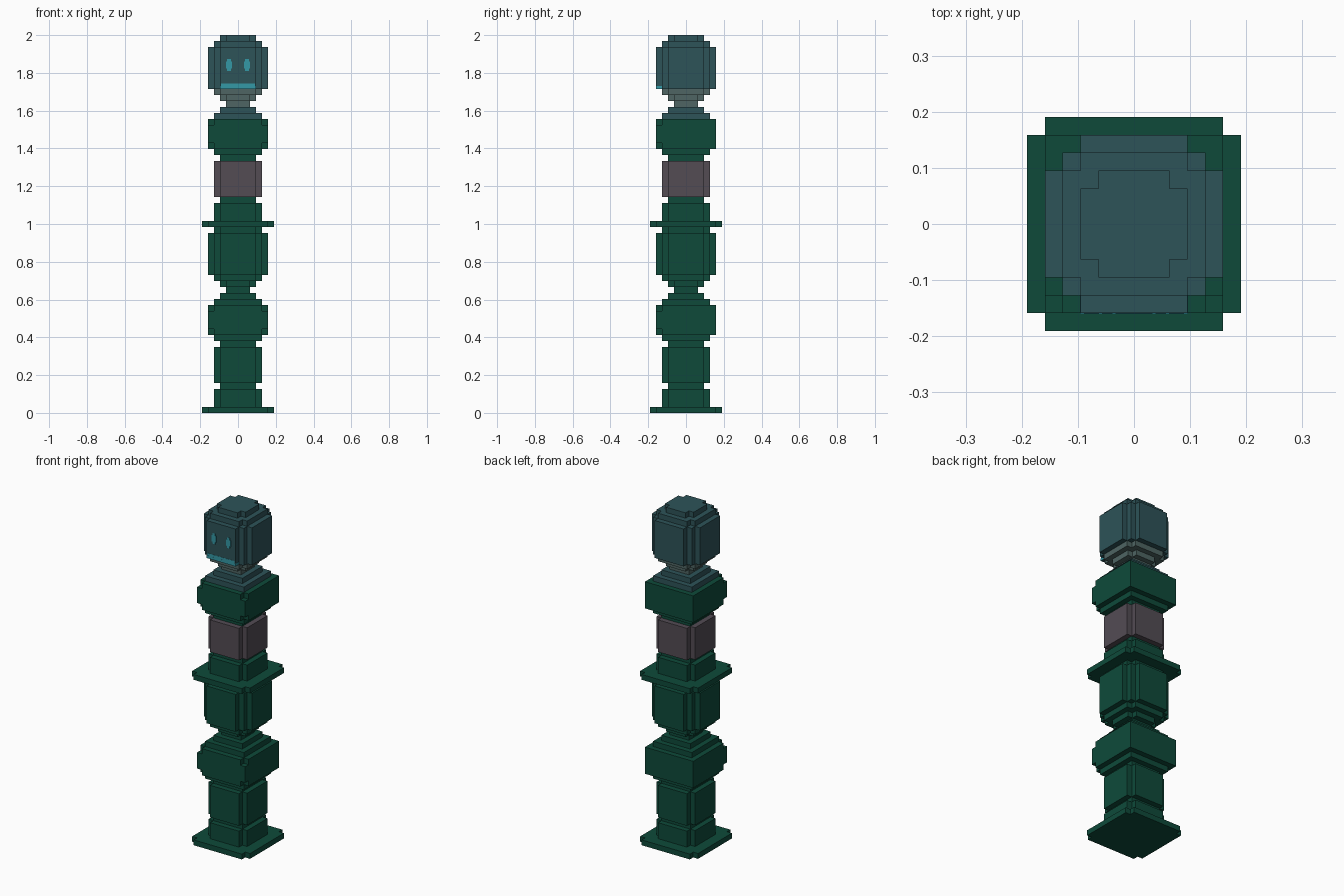
import bpy, bmesh
from mathutils import Matrix

cube = bpy.data.objects.get("Cube")
if cube:
    bpy.data.objects.remove(cube, do_unlink=True)

V = 2 / 63  # one grid step; the figure is 63 steps tall


def material(name, rgb):
    lin = [((c / 255 + 0.055) / 1.055) ** 2.4 if c > 10 else c / 255 / 12.92 for c in rgb]
    m = bpy.data.materials.new(name)
    m.use_nodes = True
    m.diffuse_color = (*lin, 1)
    bsdf = next(n for n in m.node_tree.nodes if n.type == 'BSDF_PRINCIPLED')
    bsdf.inputs["Base Color"].default_value = (*lin, 1)
    return m


GREEN = material("dark green", (14, 74, 58))
SLATE = material("slate blue", (45, 83, 88))
SAGE = material("grey sage", (78, 101, 99))
MAUVE = material("mauve grey", (83, 76, 84))
CYAN = material("cyan", (52, 152, 166))


def finish(name, bm, mat):
    bmesh.ops.recalc_face_normals(bm, faces=bm.faces)
    me = bpy.data.meshes.new(name)
    bm.to_mesh(me)
    bm.free()
    me.materials.append(mat)
    ob = bpy.data.objects.new(name, me)
    bpy.context.collection.objects.link(ob)
    return ob


def outline(half, back, front):
    """Square outline whose corners are stepped inwards by a number of steps."""
    pts = []
    for quadrant, cut in enumerate((back, back, front, front)):
        corner = []
        for i in range(cut):
            corner += [(half - i, half - cut + i), (half - i - 1, half - cut + i)]
        corner.append((half - cut, half))
        for x, y in corner:
            for _ in range(quadrant):
                x, y = -y, x
            pts.append((x * V, y * V))
    return pts


def stack(name, mat, layers):
    """Layers are (bottom, top, half width, back corner cut, front corner cut)."""
    bm = bmesh.new()
    for z0, z1, half, back, front in layers:
        pts = outline(half, back, front)
        lo = [bm.verts.new((x, y, z0 * V)) for x, y in pts]
        hi = [bm.verts.new((x, y, z1 * V)) for x, y in pts]
        bm.faces.new(lo[::-1])
        bm.faces.new(hi)
        for i in range(len(pts)):
            j = (i + 1) % len(pts)
            bm.faces.new((lo[i], lo[j], hi[j], hi[i]))
    return finish(name, bm, mat)


def plates(name, mat, boxes):
    """Boxes are (x0, x1, y0, y1, z0, z1) in grid steps."""
    bm = bmesh.new()
    for b in boxes:
        size = [(b[i + 1] - b[i]) * V for i in (0, 2, 4)]
        mid = [(b[i + 1] + b[i]) * V / 2 for i in (0, 2, 4)]
        bmesh.ops.create_cube(bm, size=1, matrix=Matrix.Translation(mid) @ Matrix.Diagonal((*size, 1)))
    return finish(name, bm, mat)


def wide_block(z):
    """Square block five steps tall, with its front corners nicked at both ends."""
    return [(z - 1, z, 4, 0, 0), (z, z + 1, 5, 0, 1), (z + 1, z + 4, 5, 0, 0), (z + 4, z + 5, 5, 0, 1)]


# Pedestal and lower half
stack("base_plate", GREEN, [(0, 1, 6, 1, 1)])
stack("lower_shaft", GREEN, [(1, 4, 4, 1, 1), (4, 5, 3, 0, 0), (5, 11, 4, 1, 1), (11, 12, 3, 0, 0)])
stack("lower_block", GREEN, wide_block(13))
stack("lower_neck", GREEN, [(18, 19, 4, 0, 0), (19, 20, 3, 0, 0), (20, 21, 2, 0, 0)])
stack("rounded_drum", GREEN, [(21, 22, 3, 1, 1), (22, 23, 4, 1, 1), (23, 30, 5, 2, 2), (30, 31, 4, 1, 1)])

# Upper half
stack("middle_plate", GREEN, [(31, 32, 6, 1, 1)])
stack("upper_shaft", GREEN, [(32, 35, 4, 1, 1), (35, 36, 3, 0, 0)])
stack("waist_band", MAUVE, [(36, 42, 4, 1, 1)])
stack("shoulder_block", GREEN, [(42, 43, 3, 0, 0)] + wide_block(44))
stack("collar", SLATE, [(49, 50, 4, 0, 0), (50, 51, 3, 0, 0)])
stack("neck", SAGE, [(51, 52, 2, 0, 0), (52, 53, 3, 1, 1), (53, 54, 4, 1, 1)])
stack("head", SLATE, [(54, 61, 5, 2, 2), (61, 62, 4, 1, 1), (62, 63, 3, 1, 1)])

# Face: thin plates on the front of the head
for side, x in (("left", 1.5), ("right", -1.5)):
    plates(side + "_eye", CYAN, [(x - 0.5, x + 0.5, -5.04, -4.9, 57.4, 58.6),
                                 (x - 0.3, x + 0.3, -5.03, -4.9, 57.0, 59.0)])
plates("mouth", CYAN, [(-3.03, 3.03, -5.04, -4.0, 54.0, 54.5),
                       (-2.8, 2.8, -5.03, -4.9, 54.5, 54.95)])
